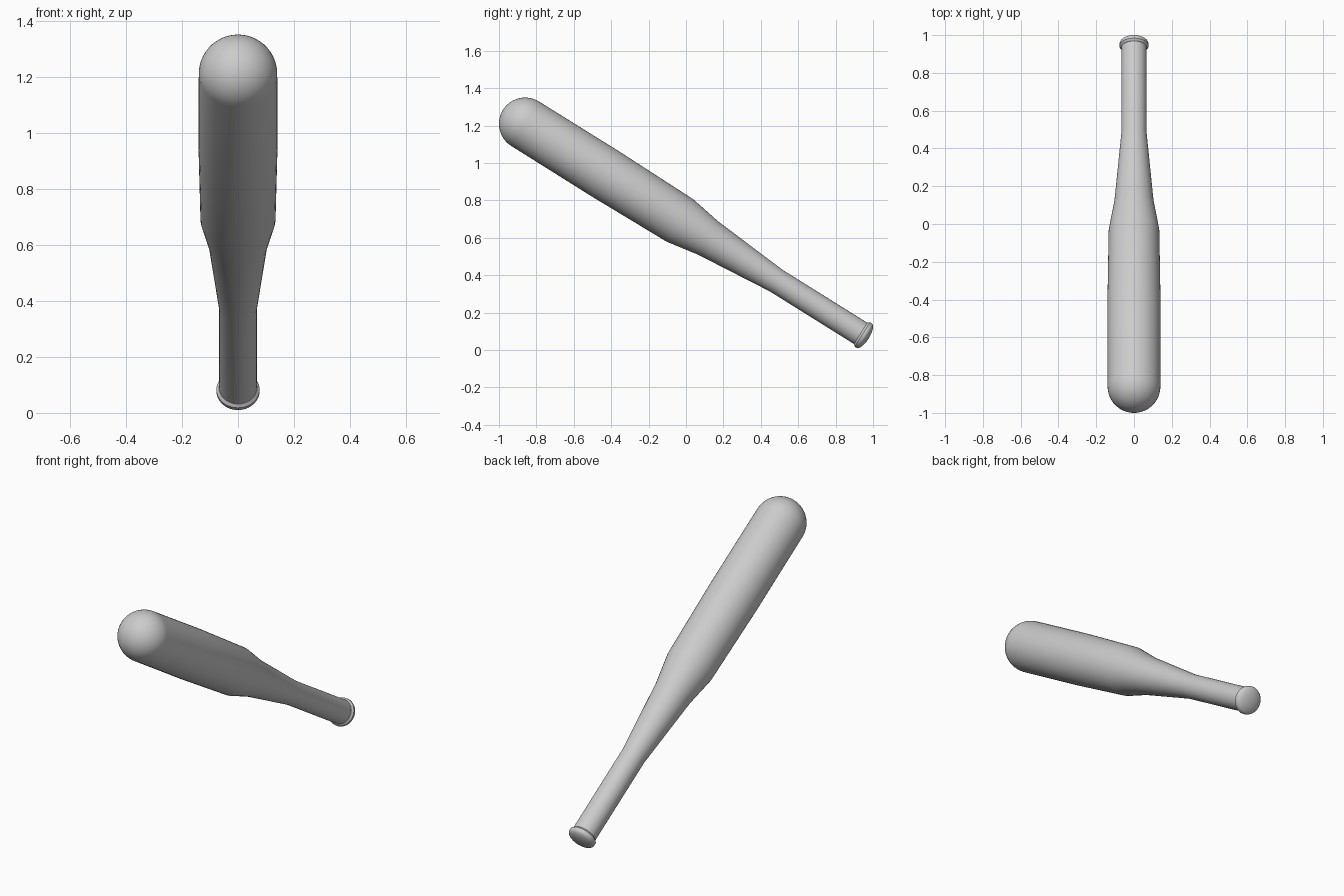
import bpy, bmesh
from math import sin, cos, pi, radians
from mathutils import Matrix

if "Cube" in bpy.data.objects:
    bpy.data.objects.remove(bpy.data.objects["Cube"], do_unlink=True)

grey = bpy.data.materials.new("light_grey")
grey.use_nodes = True
colour = (0.6, 0.6, 0.6, 1)
grey.diffuse_color = colour
grey.node_tree.nodes["Principled BSDF"].inputs["Base Color"].default_value = colour

SIDES = 48
# Leaning pose: local z runs from the rounded tip down to the knob
POSE = Matrix.Translation((0, -0.86, 1.21)) @ Matrix.Rotation(radians(-122), 4, "X")


def lathe(name, profile):
    """Revolve (radius, distance) points around the bat's axis; zero radius makes a pole."""
    bm = bmesh.new()
    rings = []
    for r, s in profile:
        count = SIDES if r > 0 else 1
        rings.append([bm.verts.new((r * cos(2 * pi * i / SIDES), r * sin(2 * pi * i / SIDES), s))
                      for i in range(count)])
    for a, b in zip(rings, rings[1:]):
        for i in range(SIDES):
            j = (i + 1) % SIDES
            corners = [a[i % len(a)], a[j % len(a)], b[j % len(b)], b[i % len(b)]]
            bm.faces.new(list(dict.fromkeys(corners)))
    bmesh.ops.recalc_face_normals(bm, faces=bm.faces)
    mesh = bpy.data.meshes.new(name)
    bm.to_mesh(mesh)
    bm.free()
    mesh.materials.append(grey)
    obj = bpy.data.objects.new(name, mesh)
    bpy.context.collection.objects.link(obj)
    obj.matrix_world = POSE
    bpy.ops.object.select_all(action="DESELECT")
    obj.select_set(True)
    bpy.context.view_layer.objects.active = obj
    bpy.ops.object.shade_smooth_by_angle(angle=radians(35))
    return obj


# Rounded tip, barrel, shoulder, taper and handle
R = 0.14
tip = [(R * sin(t * pi / 24), -R * cos(t * pi / 24)) for t in range(13)]
lathe("bat_body", tip + [(0.141, 0.5), (0.134, 0.975), (0.104, 1.154), (0.067, 1.582), (0.067, 2.12)])

# Knob: flat lip with a shallow domed end
dome = [(0.077 * cos(t * pi / 12), 2.138 + 0.028 * sin(t * pi / 12)) for t in range(6)]
lathe("end_knob", [(0, 2.115), (0.068, 2.115), (0.077, 2.126)] + dome + [(0, 2.166)])
